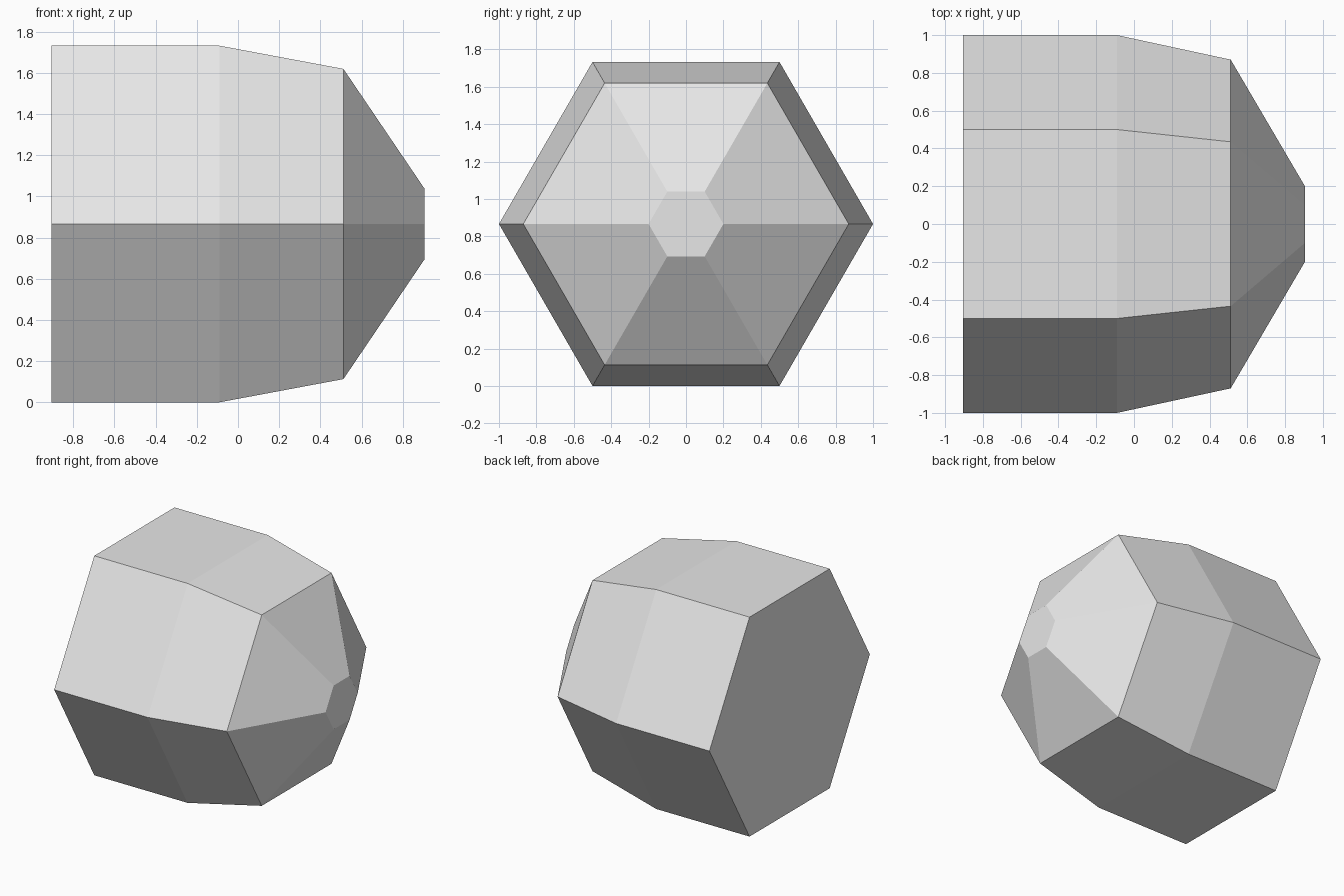
import bpy
import bmesh
from math import cos, sin, pi

cube = bpy.data.objects.get("Cube")
if cube:
    bpy.data.objects.remove(cube, do_unlink=True)

SIDES = 6
MID_Z = sin(pi / 3)

# Single plain grey
grey = bpy.data.materials.new("light_grey")
grey.use_nodes = True
colour = (0.8, 0.8, 0.8, 1)
grey.diffuse_color = colour
grey.node_tree.nodes["Principled BSDF"].inputs["Base Color"].default_value = colour

# Profile along x: straight barrel, slight taper, blunt nose (position, radius)
profile = [(-0.905, 1.0), (-0.09, 1.0), (0.512, 0.87), (0.905, 0.2)]

bm = bmesh.new()
rings = [[bm.verts.new((x, r * cos(2 * pi * i / SIDES), MID_Z + r * sin(2 * pi * i / SIDES)))
          for i in range(SIDES)] for x, r in profile]

# Side walls between neighbouring rings
for a, b in zip(rings, rings[1:]):
    for i in range(SIDES):
        j = (i + 1) % SIDES
        bm.faces.new((a[i], a[j], b[j], b[i]))

# Flat end caps
bm.faces.new(rings[0])
bm.faces.new(rings[-1])
bmesh.ops.recalc_face_normals(bm, faces=bm.faces)

mesh = bpy.data.meshes.new("hexagonal_body")
bm.to_mesh(mesh)
bm.free()
mesh.materials.append(grey)
body = bpy.data.objects.new("hexagonal_body", mesh)
bpy.context.collection.objects.link(body)
